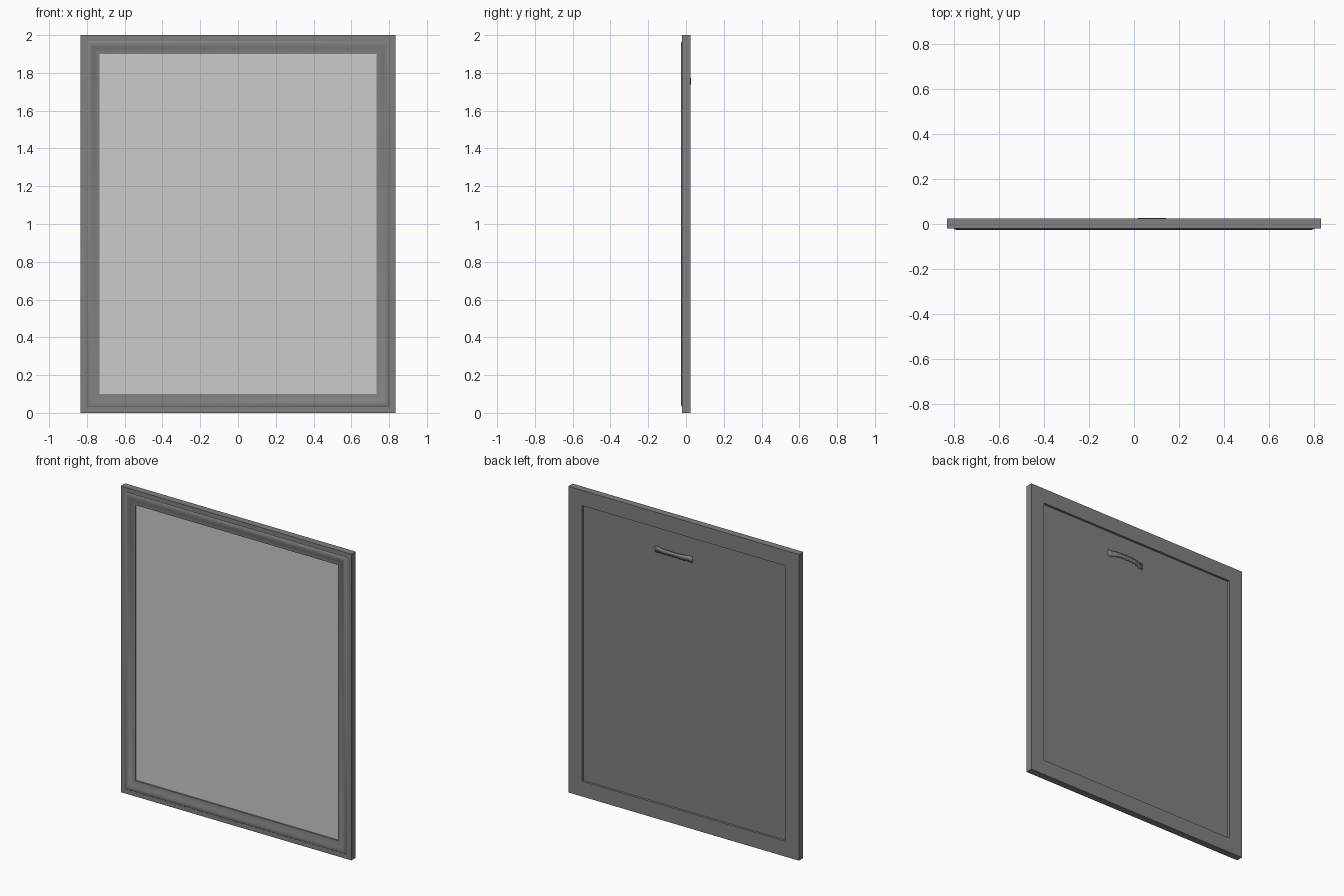
import bpy, bmesh, math

if "Cube" in bpy.data.objects:
    bpy.data.objects.remove(bpy.data.objects["Cube"])

W, H, BORDER = 0.833, 2.0, 0.1   # half width, height, moulding width


def material(name, v):
    m = bpy.data.materials.new(name)
    m.diffuse_color = (v, v, v, 1)
    m.use_nodes = True
    m.node_tree.nodes["Principled BSDF"].inputs["Base Color"].default_value = m.diffuse_color
    return m


def finish(name, bm, mat=None):
    bmesh.ops.recalc_face_normals(bm, faces=bm.faces)
    me = bpy.data.meshes.new(name)
    bm.to_mesh(me)
    bm.free()
    ob = bpy.data.objects.new(name, me)
    bpy.context.collection.objects.link(ob)
    if mat:
        me.materials.append(mat)
    return ob


def smooth(ob, deg):
    bpy.ops.object.select_all(action='DESELECT')
    ob.select_set(True)
    bpy.context.view_layer.objects.active = ob
    bpy.ops.object.shade_smooth_by_angle(angle=math.radians(deg))


def panel(name, y0, y1, mat=None):
    bm = bmesh.new()
    bmesh.ops.create_cube(bm, size=1)
    hw, hz = 2 * (W - BORDER) + 0.002, H - 2 * BORDER + 0.002
    for v in bm.verts:
        v.co = (v.co.x * hw, (y0 + y1) / 2 + v.co.y * (y1 - y0), H / 2 + v.co.z * hz)
    return finish(name, bm, mat)


dark = material("dark_grey", 0.22)

# Mitred moulding: profile of (inset from outer edge, y) swept round four corners
profile = [(0, 0.025), (0, -0.02), (0.03, -0.02), (0.034, -0.0235), (0.04, -0.026),
           (0.047, -0.027), (0.054, -0.026), (0.062, -0.023), (0.072, -0.0185),
           (0.082, -0.0155), (0.092, -0.014), (0.1, -0.0135), (0.1, 0.025)]
bm = bmesh.new()
rings = [[bm.verts.new((sx * (W - d), y, H / 2 + sz * (H / 2 - d))) for d, y in profile]
         for sx, sz in ((-1, -1), (1, -1), (1, 1), (-1, 1))]
n = len(profile)
for i in range(4):
    a, b = rings[i], rings[(i + 1) % 4]
    for j in range(n):
        k = (j + 1) % n
        bm.faces.new((a[j], a[k], b[k], b[j]))
smooth(finish("frame_moulding", bm, dark), 35)

# Picture sheet at the front and backing board behind it
panel("picture_sheet", -0.006, -0.002)
panel("backing_board", -0.002, 0.01, dark)

# Hanger: strip with flat end tabs, bowed middle and toothed lower edge
CX, HALF, TAB, STEPS = 0.08, 0.135, 0.03, 16
xs = [-HALF] + [-HALF + TAB + i * 2 * (HALF - TAB) / STEPS for i in range(STEPS + 1)] + [HALF]
bm = bmesh.new()
cols = []
for i, x in enumerate(xs):
    t = min(1, abs(x) / (HALF - TAB))
    y = 0.0115 + 0.0145 * (1 - t ** 4)
    bow = 0.008 * (1 - t * t)
    tooth = 0.006 if i % 2 == 0 and t < 1 else 0
    cols.append([bm.verts.new((CX + x, y, z)) for z in (1.732 + bow + tooth, 1.772)])
for a, b in zip(cols, cols[1:]):
    bm.faces.new((a[0], b[0], b[1], a[1]))
hanger = finish("wall_hanger", bm, dark)
mod = hanger.modifiers.new("thickness", 'SOLIDIFY')
mod.thickness = 0.003
mod.offset = 0
smooth(hanger, 30)
